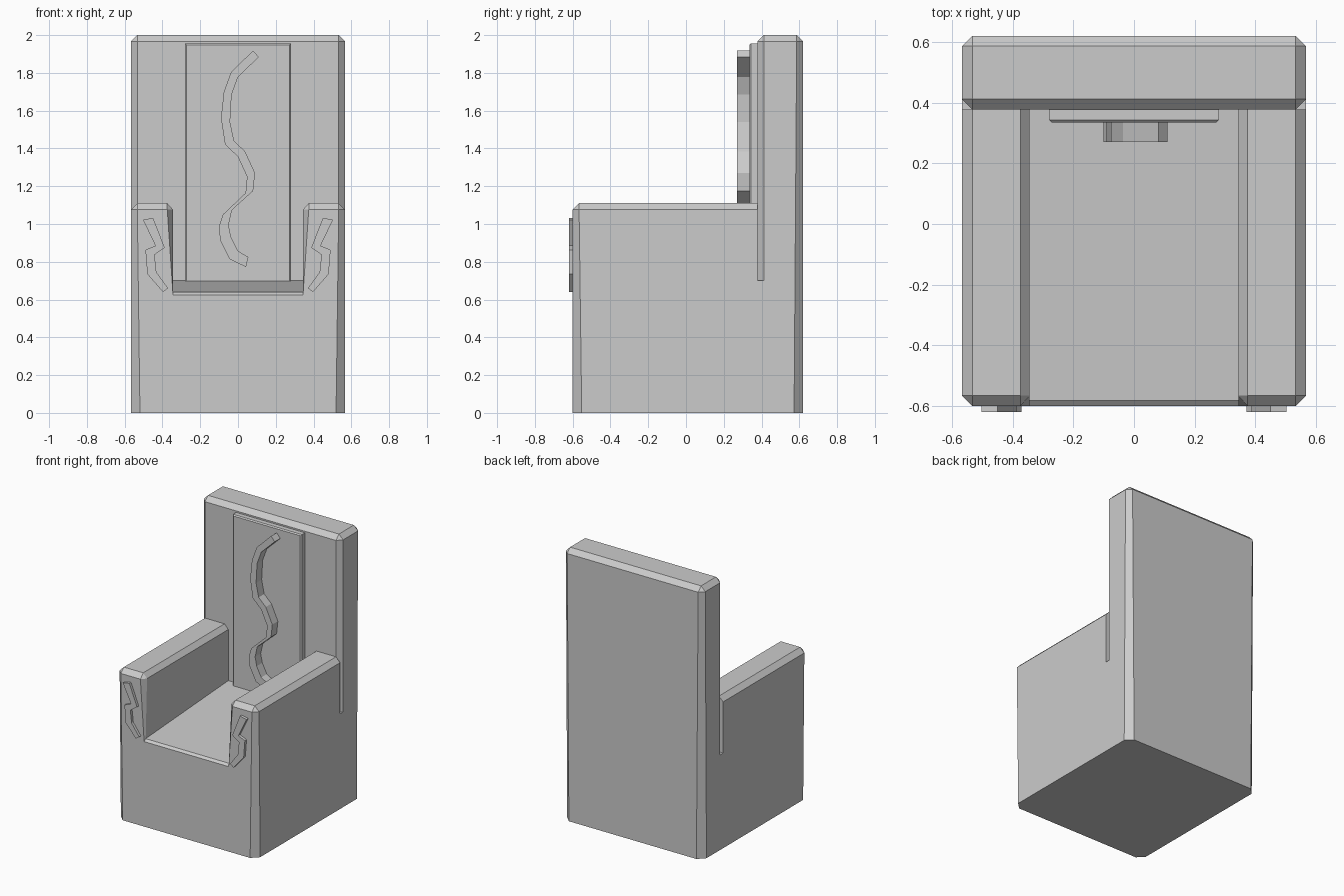
import bpy, bmesh
from mathutils import Vector

if "Cube" in bpy.data.objects:
    bpy.data.objects.remove(bpy.data.objects["Cube"])


def make(name, polys, mirror=False):
    """Build an object from polygons given as point lists, optionally mirrored in x."""
    bm = bmesh.new()
    for s in ((1, -1) if mirror else (1,)):
        for poly in polys:
            bm.faces.new([bm.verts.new((s * p[0], p[1], p[2])) for p in poly])
    bmesh.ops.remove_doubles(bm, verts=bm.verts, dist=0.0005)
    bmesh.ops.recalc_face_normals(bm, faces=bm.faces)
    me = bpy.data.meshes.new(name)
    bm.to_mesh(me)
    bm.free()
    ob = bpy.data.objects.new(name, me)
    bpy.context.collection.objects.link(ob)
    return ob


def ribbon(name, pairs, y_front, y_back, side=1):
    """Relief strip from (x_left, z_left, x_right, z_right) stations."""
    polys, last = [], None
    for xl, zl, xr, zr in pairs:
        ring = [Vector((side * x, y, z)) for x, y, z in
                ((xl, y_front, zl), (xr, y_front, zr), (xr, y_back, zr), (xl, y_back, zl))]
        if last:
            polys += [[last[i], last[(i + 1) % 4], ring[(i + 1) % 4], ring[i]] for i in range(4)]
        else:
            polys.append(ring)
        last = ring
    polys.append(last)
    return make(name, polys)


# Main dimensions: half width, inner arm face, front, back, backrest front, chamfer
W, I, F, B, R, c = 0.567, 0.344, -0.60, 0.62, 0.378, 0.034
ARM, TOP, SEAT, LIP = 1.11, 2.0, 0.70, 0.64
w, j, k = W - c, I + c * 0.9, 0.048

# Base corners, where the vertical chamfers widen
b0, b1, b2 = (0, F, 0), (W - k, F, 0), (W, F + k, 0)
b3, b4, b5 = (W, B - k, 0), (W - k, B, 0), (0, B, 0)
# Seat
s0, s1 = (0, F, LIP - 0.015), (I, F, LIP - 0.015)
s2, s3 = (0, F + 0.018, LIP), (I, F + 0.018, LIP)
s4, s5 = (0, R, SEAT), (I, R, SEAT)
# Armrest: chamfer edges and top
a0, a1 = (j, F, ARM - c), (w, F, ARM - c)
a2, a3 = (I, F + c, ARM - c), (W, F + c, ARM - c)
a4, a5 = (j, F + c, ARM), (w, F + c, ARM)
a6, a7 = (I, R, ARM - c), (W, R, ARM - c)
a8, a9 = (j, R, ARM), (w, R, ARM)
# Slit between armrest and chamfered backrest
n0, n1, n2 = (w, R, SEAT), (W, R, SEAT), (W, R + c, SEAT)
# Backrest top
t0, t1, t2 = (0, R, TOP - c), (w, R, TOP - c), (W, R + c, TOP - c)
t3, t4, t5 = (W, B - c, TOP - c), (w, B, TOP - c), (0, B, TOP - c)
u0, u1, u2, u3 = (0, R + c, TOP), (w, R + c, TOP), (w, B - c, TOP), (0, B - c, TOP)

make("throne_body", [
    # bottom, front, outer side, rear
    [b0, b1, b2, b3, b4, b5], [b0, b1, a1, a0, s1, s0],
    [b2, b3, t3, t2, n2, n1, a7, a3], [b4, b5, t5, t4],
    # upright corner chamfers
    [b1, b2, a3, a1], [b3, b4, t4, t3], [s1, a0, a2, s3],
    # seat and its front lip
    [s0, s1, s3, s2], [s2, s3, s5, s4],
    # armrest
    [s3, a2, a6, s5], [a2, a4, a8, a6], [a4, a5, a9, a8], [a5, a3, a7, a9],
    [a0, a1, a5, a4], [a0, a4, a2], [a1, a3, a5],
    # slit
    [n0, n1, a7, a9], [n0, n1, n2], [n0, n2, t2, t1, a9],
    # backrest face and top
    [s4, s5, a6, a8, a9, t1, t0], [t0, t1, u1, u0], [t1, t2, u1],
    [t2, t3, u2, u1], [t3, t4, u2], [t4, t5, u3, u2], [u0, u1, u2, u3],
], mirror=True)

# Raised back panel with a narrow chamfer
rings = [[(-x, y, SEAT - 0.005), (x, y, SEAT - 0.005), (x, y, z), (-x, y, z)]
         for x, y, z in ((0.28, R, 1.955), (0.28, 0.343, 1.955), (0.272, 0.335, 1.947))]
panel = [[p[i], p[(i + 1) % 4], q[(i + 1) % 4], q[i]]
         for p, q in zip(rings, rings[1:]) for i in range(4)]
make("back_panel", panel + [rings[0], rings[-1]])

# Wavy relief on the back panel
ribbon("wavy_relief", [
    (0.08, 1.918, 0.11, 1.884), (-0.037, 1.804, 0.0, 1.778), (-0.075, 1.70, -0.034, 1.685),
    (-0.09, 1.56, -0.042, 1.54), (-0.069, 1.423, -0.021, 1.44), (0.0, 1.355, 0.037, 1.385),
    (0.048, 1.25, 0.09, 1.27), (0.04, 1.164, 0.08, 1.175), (-0.08, 1.05, -0.032, 1.074),
    (-0.10, 0.99, -0.05, 0.995), (-0.095, 0.915, -0.037, 0.93), (-0.045, 0.815, 0.0, 0.857),
    (0.042, 0.772, 0.055, 0.825)], 0.27, 0.336)

# Zigzag reliefs on both armrest fronts
for side, label in ((1, "right"), (-1, "left")):
    ribbon("arm_relief_" + label, [
        (0.45, 1.033, 0.503, 1.022), (0.388, 0.875, 0.437, 0.885), (0.442, 0.837, 0.49, 0.863),
        (0.432, 0.745, 0.48, 0.735), (0.37, 0.66, 0.397, 0.64)], -0.62, F, side)
